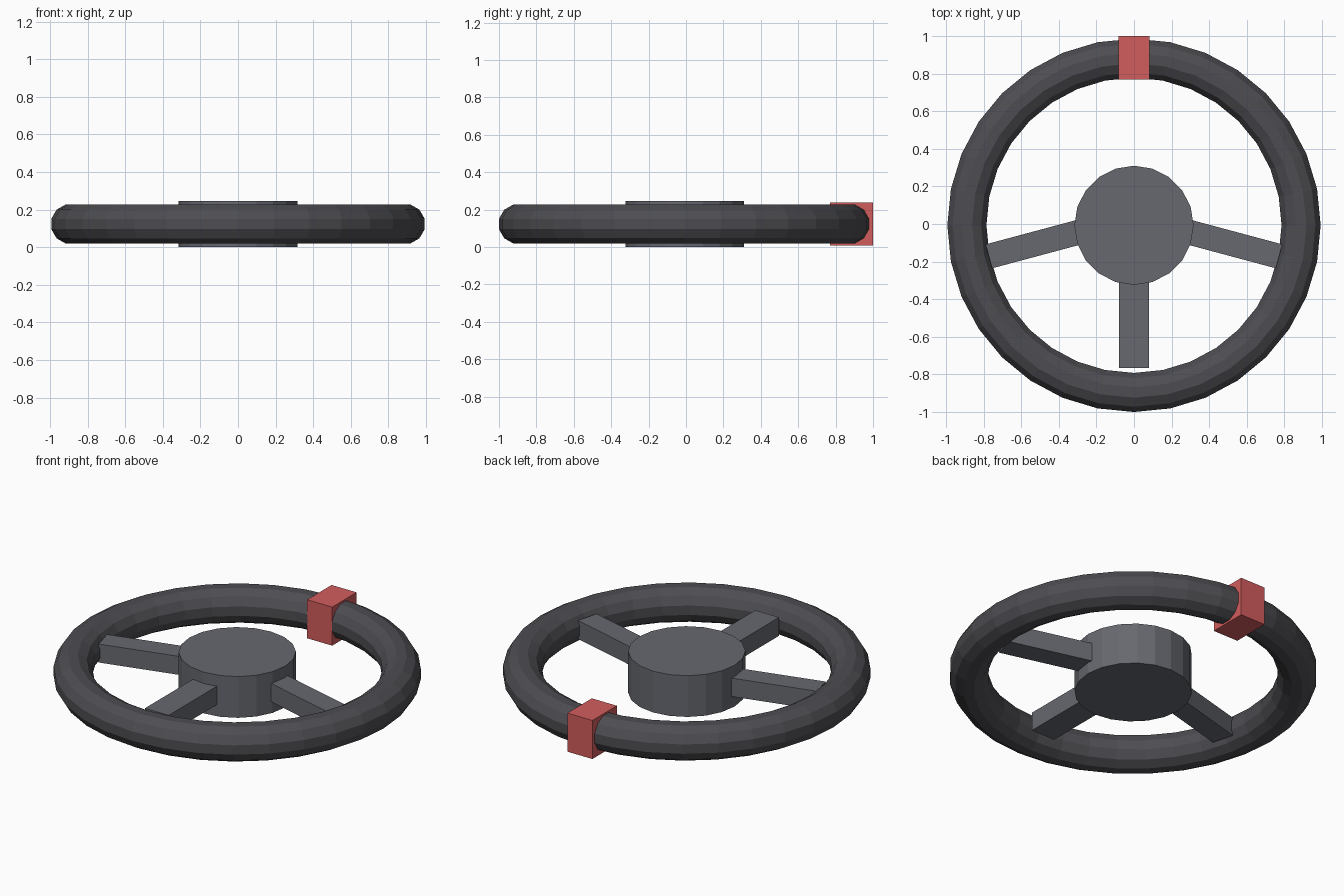
import bpy
from math import radians, pi, cos, sin
from mathutils import Matrix

if "Cube" in bpy.data.objects:
    bpy.data.objects.remove(bpy.data.objects["Cube"])

CY, CZ = -0.007, 0.123      # wheel centre


def material(name, rgb):
    m = bpy.data.materials.new(name)
    m.diffuse_color = (*rgb, 1)
    m.use_nodes = True
    m.node_tree.nodes["Principled BSDF"].inputs["Base Color"].default_value = m.diffuse_color
    return m


dark = material("dark_rubber", (0.075, 0.075, 0.085))
grey = material("grey_metal", (0.135, 0.14, 0.16))
red = material("red_marker", (0.65, 0.11, 0.11))


def finish(name, mat):
    ob = bpy.context.object
    ob.name = name
    ob.data.materials.append(mat)
    return ob


def box(name, size, loc, mat, angle=0):
    bpy.ops.mesh.primitive_cube_add(size=1, location=loc, rotation=(0, 0, angle))
    ob = finish(name, mat)
    ob.scale = size
    return ob


# Rim: 12-sided section turned half a step so its top and outside are flat
SIDES, STEPS, MAJOR = 12, 32, 0.889
MINOR = 0.104 / cos(pi / SIDES)
verts, faces = [], []
for i in range(STEPS):
    a = 2 * pi * i / STEPS
    for j in range(SIDES):
        b = 2 * pi * (j + 0.5) / SIDES
        r = MAJOR + MINOR * cos(b)
        verts.append((r * cos(a), r * sin(a), MINOR * sin(b)))
        i2, j2 = (i + 1) % STEPS, (j + 1) % SIDES
        faces.append((i * SIDES + j, i2 * SIDES + j, i2 * SIDES + j2, i * SIDES + j2))
mesh = bpy.data.meshes.new("rim")
mesh.from_pydata(verts, [], faces)
mesh.materials.append(dark)
rim = bpy.data.objects.new("rim", mesh)
rim.location = (0, CY, CZ)
bpy.context.collection.objects.link(rim)

# Hub
bpy.ops.mesh.primitive_cylinder_add(vertices=20, radius=0.317, depth=2 * CZ,
                                    location=(0, CY, CZ))
finish("hub", grey)

# Spokes: one straight down, two sloping to the sides
SPOKE_H = 0.11
box("lower_spoke", (0.157, 0.565, SPOKE_H), (0, -0.4825, CZ), grey)
slope, length = radians(15), 0.57
for side, name in ((1, "right_spoke"), (-1, "left_spoke")):
    x = 0.772 - cos(slope) * length / 2
    y = -0.172 + sin(slope) * length / 2
    box(name, (length, 0.132, SPOKE_H), (side * x, y, CZ), grey, -side * slope)

# Red centre marker wrapped round the rim
box("rim_marker", (0.165, 0.23, 0.23), (0, 0.885, CZ), red)
